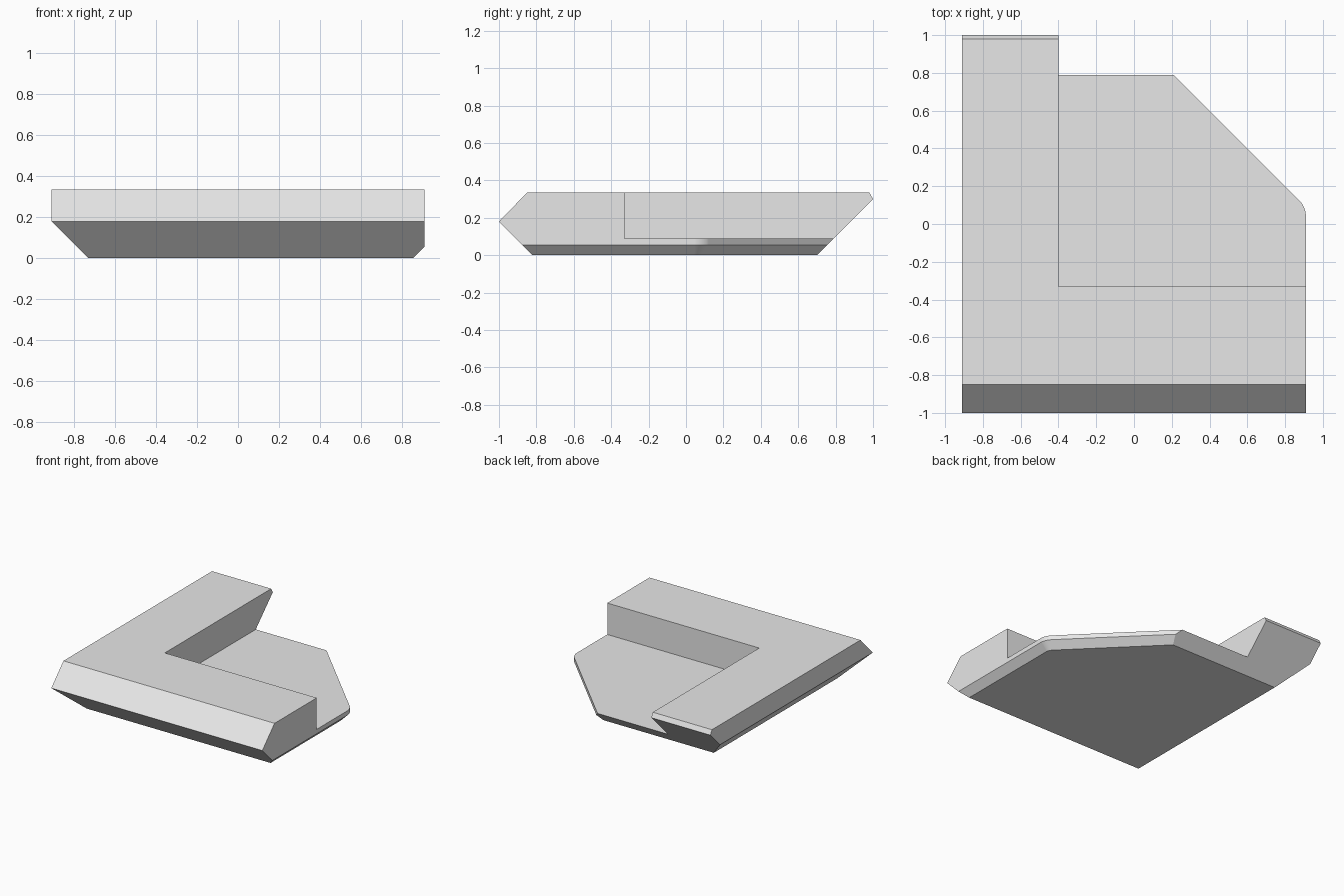
import bpy, bmesh, math
from mathutils import Vector

cube = bpy.data.objects.get("Cube")
if cube:
    bpy.data.objects.remove(cube, do_unlink=True)

grey = bpy.data.materials.new("plain grey")
grey.use_nodes = True
grey.diffuse_color = (0.8, 0.8, 0.8, 1)
grey.node_tree.nodes["Principled BSDF"].inputs["Base Color"].default_value = (0.8, 0.8, 0.8, 1)


def box(bm, low, high):
    """Axis-aligned box between two corners."""
    bmesh.ops.create_cube(bm, size=1)
    low, high = Vector(low), Vector(high)
    for v in bm.verts:
        v.co = (low + high) / 2 + v.co * (high - low)


def slice_off(bm, point, normal):
    """Cut away everything beyond a plane and close the cut."""
    bmesh.ops.bisect_plane(bm, geom=bm.verts[:] + bm.edges[:] + bm.faces[:], dist=1e-5,
                           plane_co=point, plane_no=Vector(normal).normalized(), clear_outer=True)
    rim = [e for e in bm.edges if e.is_boundary]
    if rim:
        bmesh.ops.holes_fill(bm, edges=rim, sides=0)


def finish(bm, name):
    bmesh.ops.recalc_face_normals(bm, faces=bm.faces)
    mesh = bpy.data.meshes.new(name)
    bm.to_mesh(mesh)
    bm.free()
    mesh.materials.append(grey)
    obj = bpy.data.objects.new(name, mesh)
    bpy.context.collection.objects.link(obj)
    return obj


# Solid block with sloping front, left side and back
bm = bmesh.new()
box(bm, (-0.91, -1, 0), (0.91, 1, 0.335))
slice_off(bm, (0, -1, 0.18), (0, -1, 0.97))
slice_off(bm, (0, -0.82, 0), (0, -1, -1))
slice_off(bm, (-0.73, 0, 0), (-1, 0, -1))
slice_off(bm, (0, 0.70, 0), (0, 1, -1))
slice_off(bm, (0, 1, 0.30), (0, 0.035, 0.02))

# Diagonal corner, reached through a rounded edge, with a chamfer beneath
centre, radius, chamfer, steps = Vector((0.79, 0.04, 0)), 0.12, 0.055, 8
for i in range(steps + 1):
    a = math.radians(45) * i / steps
    out = Vector((math.cos(a), math.sin(a), 0))
    if i:
        slice_off(bm, centre + out * radius, out)
    slice_off(bm, centre + out * (radius - chamfer), out - Vector((0, 0, 1)))
body = finish(bm, "corner_block")

# Square recess that leaves two raised arms and a thin floor
bm = bmesh.new()
box(bm, (-0.40, -0.33, 0.09), (1.5, 1.5, 0.8))
cutter = finish(bm, "recess_cutter")
cutter.hide_render = True

cut = body.modifiers.new("recess", "BOOLEAN")
cut.operation = "DIFFERENCE"
cut.solver = "EXACT"
cut.object = cutter

bpy.ops.object.select_all(action="DESELECT")
body.select_set(True)
bpy.context.view_layer.objects.active = body
bpy.ops.object.modifier_apply(modifier=cut.name)
bpy.data.objects.remove(cutter, do_unlink=True)

# Only the rounded corner shades smoothly
bpy.ops.object.shade_smooth_by_angle(angle=math.radians(15))
weighted = body.modifiers.new("even shading", "WEIGHTED_NORMAL")
weighted.keep_sharp = True
